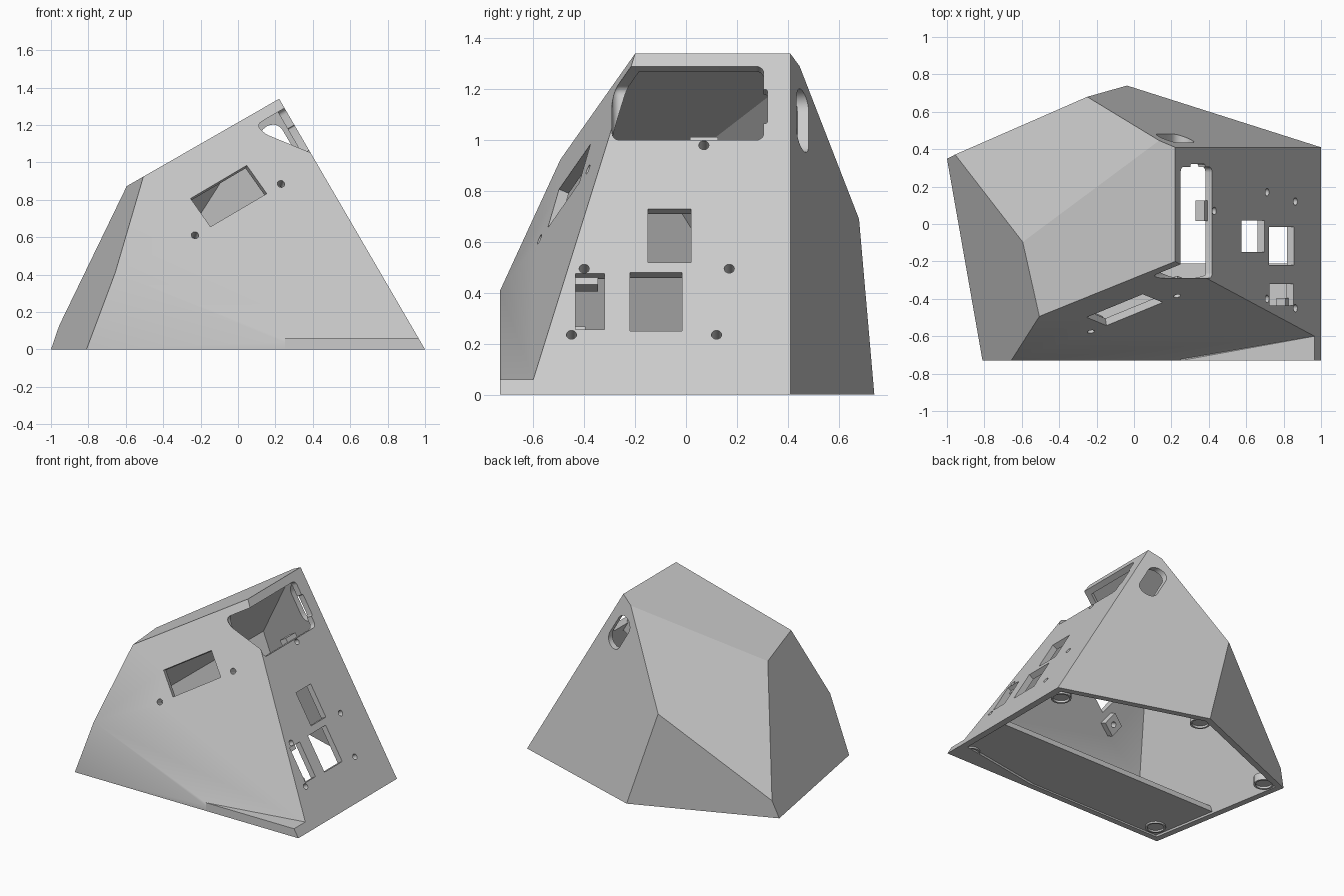
import bpy, bmesh, math
from mathutils import Vector, Matrix

if "Cube" in bpy.data.objects:
    bpy.data.objects.remove(bpy.data.objects["Cube"])

grey = bpy.data.materials.new("light_grey")
grey.use_nodes = True
colour = (0.6, 0.6, 0.6, 1)
grey.diffuse_color = colour
grey.node_tree.nodes["Principled BSDF"].inputs["Base Color"].default_value = colour

# Corner points of the faceted housing
V = Vector
ridge_front, ridge_back = V((.22, -.2, 1.34)), V((.22, .41, 1.34))
shoulder_front, shoulder_back = V((-.51, -.5, .91)), V((-.6, -.1, .87))
ridge_end, back_peak = V((.14, .456, 1.29)), V((-.25, .68, .69))
back_foot, side_low = V((-.05, .735, 0)), V((-.96, .37, .13))
side_foot, corner_foot = V((-1, .35, 0)), V((-.81, -.73, 0))
panel_back, panel_front = V((1, .41, 0)), V((1, -.73, 0))
ledge_inner, ledge_outer, ledge_tip = V((.965, -.6, .06)), V((.965, -.73, .06)), V((.25, -.73, .06))
FACETS = [
    (ridge_front, ridge_back, panel_back),
    (ridge_front, ridge_back, shoulder_back),
    (ridge_end, back_peak, shoulder_back),
    (back_peak, side_low, back_foot),
    (ridge_back, back_peak, panel_back),
    (shoulder_front, corner_foot, side_foot),
    (shoulder_front, ridge_front, ledge_inner),
    (corner_foot, panel_front, ledge_outer),
]
WALL = .042
CENTRE = V((0, 0, .4))


def outward(a, b, c):
    n = (b - a).cross(c - a).normalized()
    return n if n.dot(a - CENTRE) > 0 else -n


def finish(bm, name):
    bmesh.ops.recalc_face_normals(bm, faces=bm.faces)
    mesh = bpy.data.meshes.new(name)
    bm.to_mesh(mesh)
    bm.free()
    mesh.materials.append(grey)
    ob = bpy.data.objects.new(name, mesh)
    bpy.context.scene.collection.objects.link(ob)
    return ob


def faceted(name, inset, extra):
    """Solid bounded by the facets moved inwards, plus extra (point, normal) planes."""
    bm = bmesh.new()
    bmesh.ops.create_cube(bm, size=6)
    planes = []
    for f in FACETS:
        n = outward(*f)
        planes.append((f[0] - n * inset, n))
    for co, n in planes + extra:
        bmesh.ops.bisect_plane(bm, geom=bm.verts[:] + bm.edges[:] + bm.faces[:],
                               plane_co=co, plane_no=n, clear_outer=True, dist=1e-5)
        rim = [e for e in bm.edges if e.is_boundary]
        if rim:
            bmesh.ops.holes_fill(bm, edges=rim)
    return finish(bm, name)


def block(name, frame, size, low, high, bevel=0):
    """Box in a wall frame, local z pointing out of the wall."""
    bm = bmesh.new()
    bmesh.ops.create_cube(bm, size=1)
    for v in bm.verts:
        v.co = V((v.co.x * size[0], v.co.y * size[1], low if v.co.z < 0 else high))
    if bevel:
        bmesh.ops.bevel(bm, geom=bm.edges[:], offset=bevel, segments=5,
                        profile=.5, affect='EDGES')
    bm.transform(frame)
    return finish(bm, name)


def rod(name, frame, radius, low, high):
    bm = bmesh.new()
    bmesh.ops.create_cone(bm, cap_ends=True, segments=20, radius1=radius,
                          radius2=radius, depth=high - low)
    bm.transform(frame @ Matrix.Translation((0, 0, (low + high) / 2)))
    return finish(bm, name)


def combine(target, tool, operation):
    mod = target.modifiers.new("join", 'BOOLEAN')
    mod.operation, mod.object, mod.solver = operation, tool, 'EXACT'
    bpy.context.view_layer.objects.active = target
    bpy.ops.object.modifier_apply(modifier=mod.name)
    bpy.data.objects.remove(tool)


def frame_at(x_axis, y_axis, z_axis, origin):
    m = Matrix((x_axis, y_axis, z_axis)).transposed().to_4x4()
    m.translation = origin
    return m


# Frames lying on the sloping panel and on the front wall
panel_n, front_n = outward(*FACETS[0]), outward(*FACETS[6])
across = V((0, 1, 0))
panel_up = panel_n.cross(across)
front_x = (ridge_front - shoulder_front).normalized()
front_up = front_n.cross(front_x)
SLOPE = panel_up.z


def on_panel(y, z):
    x = 1 - z * panel_n.z / panel_n.x
    return frame_at(across, panel_up, panel_n, V((x, y, z)))


def on_front(x, z):
    a = shoulder_front
    y = a.y - (front_n.x * (x - a.x) + front_n.z * (z - a.z)) / front_n.y
    return frame_at(front_x, front_up, front_n, V((x, y, z)))


def panel_cutter(y0, y1, z0, z1, depth, bevel=0):
    return block("cutter", on_panel((y0 + y1) / 2, (z0 + z1) / 2),
                 (y1 - y0, (z1 - z0) / SLOPE), -depth, .1, bevel)


# Housing shell with the small front ledge, open underneath
down = V((0, 0, -1))
shell = faceted("housing_shell", 0, [(V((0, 0, 0)), down)])
bm = bmesh.new()
for p in (ledge_inner, ledge_outer, ledge_tip, panel_front, V((1, -.55, 0)),
          V((.25, -.73, 0)), V((.25, -.66, 0))):
    bm.verts.new(p)
bmesh.ops.convex_hull(bm, input=bm.verts[:])
combine(shell, finish(bm, "ledge"), 'UNION')
combine(shell, faceted("cavity", WALL, [(V((0, 0, -.1)), down)]), 'DIFFERENCE')

# Openings in the panel, front wall and back wall
combine(shell, panel_cutter(-.29, .305, 1.0, 1.29, .18, .03), 'DIFFERENCE')
combine(shell, panel_cutter(.2, .32, 1.065, 1.2, .1, .01), 'DIFFERENCE')
for y0, y1, z0, z1 in ((-.15, .02, .52, .73), (-.435, -.32, .255, .475), (-.22, -.015, .25, .48)):
    combine(shell, panel_cutter(y0, y1, z0, z1, .1), 'DIFFERENCE')
combine(shell, block("cutter", on_front(-.05, .82), (.37, .19), -.1, .1), 'DIFFERENCE')
slot = frame_at(panel_up, panel_n, across, V((.22, 0, 1.077)))
combine(shell, block("cutter", slot, (.266, .128), .3, .65, .06), 'DIFFERENCE')

# Square screw bosses behind the walls, then their holes
screws = [on_panel(y, z) for y, z in
          ((.07, .98), (-.4, .495), (.17, .495), (-.45, .235), (.12, .235))]
screws += [on_front(x, z) for x, z in ((.23, .885), (-.23, .61))]
for frame in screws:
    combine(shell, block("boss", frame, (.11, .11), -.085, -.03), 'UNION')
for frame in screws:
    combine(shell, rod("cutter", frame, .02, -.15, .1), 'DIFFERENCE')

# Floor plate under the front half
floor = faceted("floor_plate", .02, [(V((0, 0, .012)), down), (V((0, 0, .05)), -down),
                                     (V((0, -.21, 0)), across)])

# Round feet with a shallow recess
feet = []
for i, (x, y) in enumerate(((.89, -.63), (.89, .31), (-.03, .645), (-.87, .3), (-.69, -.6))):
    place = Matrix.Translation((x, y, 0))
    foot = rod("foot_%d" % (i + 1), place, .068, 0, .055)
    combine(foot, rod("cutter", place, .055, -.02, .015), 'DIFFERENCE')
    feet.append(foot)

bpy.ops.object.select_all(action='DESELECT')
for ob in [shell, floor] + feet:
    ob.select_set(True)
bpy.context.view_layer.objects.active = shell
bpy.ops.object.shade_smooth_by_angle(angle=math.radians(28))
